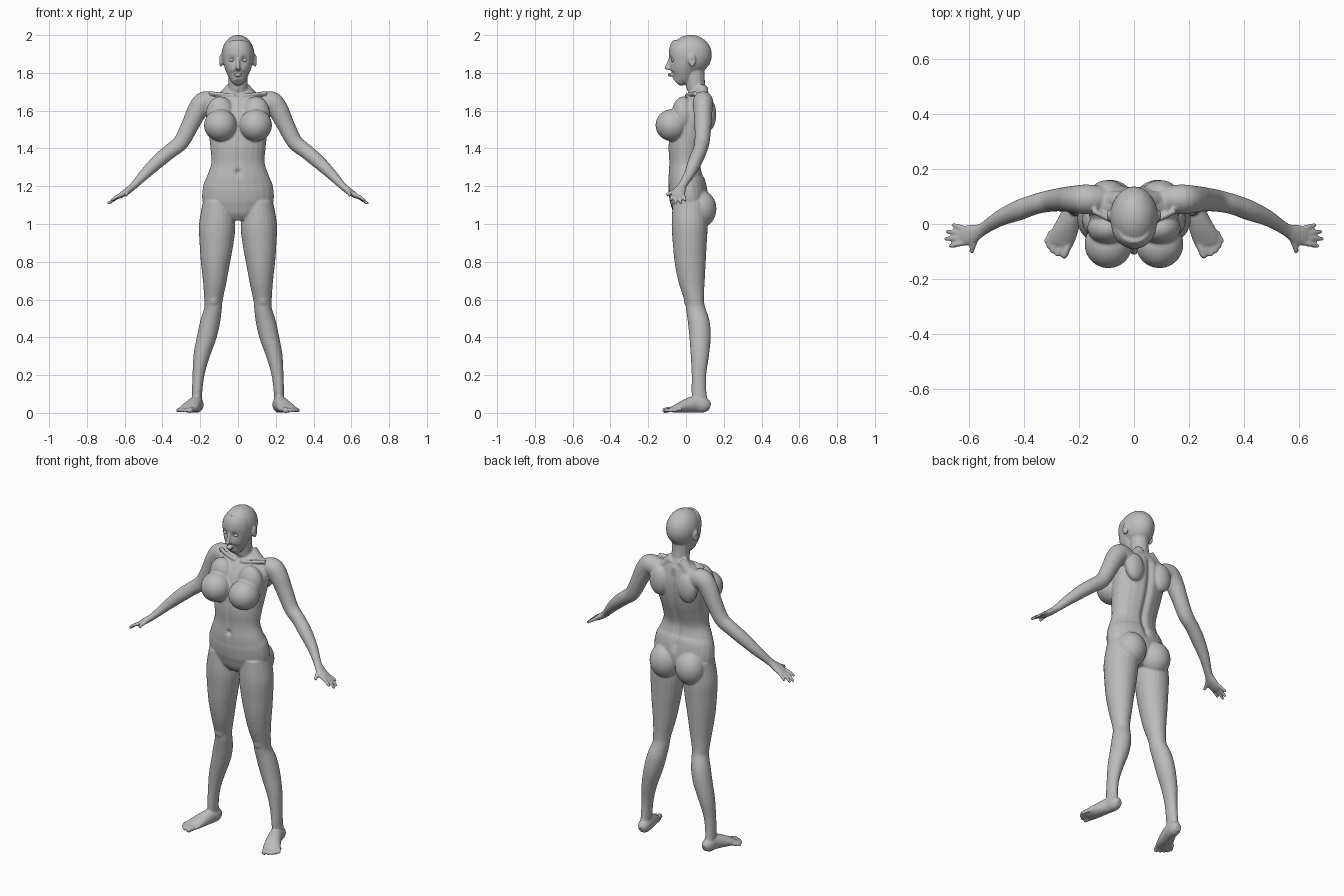
import bpy, bmesh, math
from mathutils import Vector, Matrix

cube = bpy.data.objects.get("Cube")
if cube:
    bpy.data.objects.remove(cube, do_unlink=True)

skin = bpy.data.materials.new("grey clay")
skin.use_nodes = True
GREY = (0.5, 0.5, 0.5, 1)
skin.diffuse_color = GREY
skin.node_tree.nodes["Principled BSDF"].inputs["Base Color"].default_value = GREY

X, Y = Vector((1, 0, 0)), Vector((0, 1, 0))
SIDES = (1, -1)
bm = bmesh.new()


def spline(keys, steps=5):
    """Catmull-Rom interpolation of rows of numbers."""
    rows = [keys[0]] + list(keys) + [keys[-1]]
    out = []
    for i in range(1, len(rows) - 2):
        for k in range(steps):
            t = k / steps
            out.append([0.5 * (2 * b + (c - a) * t + (2 * a - 5 * b + 4 * c - d) * t ** 2
                               + (3 * b - a - 3 * c + d) * t ** 3)
                        for a, b, c, d in zip(*rows[i - 1:i + 3])])
    return out + [list(keys[-1])]


def loft(keys, side=1, ref=Y, sides=24):
    """Skin elliptical sections (x, y, z, radius along ref, radius across)."""
    rows = spline(keys)
    centres = [Vector((r[0] * side, r[1], r[2])) for r in rows]
    rings = []
    for i, row in enumerate(rows):
        along = (centres[min(i + 1, len(rows) - 1)] - centres[max(i - 1, 0)]).normalized()
        u = (ref - along * ref.dot(along)).normalized()
        w = along.cross(u)
        angles = [math.tau * k / sides for k in range(sides)]
        rings.append([bm.verts.new(centres[i] + u * row[3] * math.cos(a) + w * row[4] * math.sin(a))
                      for a in angles])
    for low, high in zip(rings, rings[1:]):
        for k in range(sides):
            n = (k + 1) % sides
            bm.faces.new((low[k], low[n], high[n], high[k]))
    bm.faces.new(rings[0][::-1])
    bm.faces.new(rings[-1])


def tube(points, radii, side=1, ref=Y):
    loft([(*p, r, r) for p, r in zip(points, radii)], side, ref, 12)


def ball(centre, size, side=1, target=None):
    place = Matrix.Translation((centre[0] * side, centre[1], centre[2])) @ Matrix.Diagonal((*size, 1))
    bmesh.ops.create_uvsphere(target or bm, u_segments=32, v_segments=20, radius=1, matrix=place)


def upright(rows, side=1):
    """Loft from rows of (height, inner x, outer x, front y, back y)."""
    loft([((a + b) / 2, (f + k) / 2, z, (k - f) / 2, (b - a) / 2) for z, a, b, f, k in rows], side)


# Torso: height, half width, front, back
torso = [(1.02, .09, -.04, .07), (1.06, .15, -.07, .1), (1.12, .188, -.085, .12),
         (1.2, .185, -.095, .11), (1.25, .166, -.095, .09), (1.32, .142, -.09, .08),
         (1.4, .146, -.095, .1), (1.48, .155, -.085, .125), (1.56, .165, -.06, .14),
         (1.62, .165, -.03, .142), (1.67, .135, 0, .13), (1.7, .09, .015, .115),
         (1.72, .055, .02, .105)]
upright([(z, -w, w, f, k) for z, w, f, k in torso])

# Neck, skull, face, nose and lips
tube([(0, .07, 1.66), (0, .052, 1.73), (0, .045, 1.82)], (.055, .051, .053))
ball((0, .025, 1.895), (.087, .112, .106))
face = [(1.752, .024, -.078, -.03), (1.768, .04, -.085, .01), (1.79, .055, -.087, .04),
        (1.83, .072, -.087, .06), (1.88, .081, -.09, .08), (1.92, .08, -.089, .08),
        (1.95, .065, -.07, .08)]
upright([(z, -w, w, f, k) for z, w, f, k in face])
tube([(0, -.085, 1.875), (0, -.095, 1.845), (0, -.1, 1.818)], (.008, .01, .015))
for lip in (1.785, 1.794):
    ball((0, -.085, lip), (.021, .012, .006))

leg = [(1.12, .03, .185, -.07, .11), (1, .014, .206, -.076, .115), (.9, .024, .204, -.07, .11),
       (.8, .042, .197, -.06, .105), (.7, .06, .186, -.04, .1), (.6, .081, .179, -.008, .096),
       (.55, .086, .179, 0, .102), (.48, .095, .2, .01, .125), (.4, .115, .218, .018, .131),
       (.3, .151, .236, .025, .121), (.2, .178, .241, .03, .107), (.1, .19, .244, .03, .109),
       (.04, .19, .245, .04, .12)]
arm = [(.12, .09, 1.63, .05, .055), (.175, .09, 1.645, .054, .058), (.215, .09, 1.6, .05, .054),
       (.25, .09, 1.53, .045, .047), (.3, .085, 1.435, .04, .042), (.36, .072, 1.385, .037, .039),
       (.42, .05, 1.335, .037, .037), (.49, .02, 1.268, .029, .029), (.55, -.018, 1.205, .023, .02),
       (.585, -.035, 1.175, .034, .018), (.615, -.043, 1.155, .037, .015),
       (.636, -.044, 1.141, .031, .01)]
foot = [(.212, .127, .032, .018, .02), (.215, .1, .04, .033, .039), (.222, .05, .046, .037, .044),
        (.24, 0, .037, .043, .036), (.259, -.045, .025, .048, .024), (.268, -.075, .017, .044, .015)]
fingers = [(.668, -.08, 1.127), (.684, -.054, 1.11), (.679, -.028, 1.112), (.658, -.004, 1.126)]
toes = [(.254, -.117), (.28, -.115), (.297, -.102), (.31, -.086), (.318, -.067)]

for s in SIDES:
    # Legs with kneecap and buttock
    upright(leg, s)
    ball((.13, .02, .6), (.032, .032, .045), s)
    ball((.086, .075, 1.08), (.088, .086, .1), s)
    # Feet and toes
    loft(foot, s, X)
    for i, (x, y) in enumerate(toes):
        r = .0105 if i else .015
        root = (.236 + .016 * i, -.058 + .008 * i, .019)
        tube([root, ((root[0] + x) / 2, (root[1] + y) / 2, .018), (x, y + .006, .013)],
             (r, r, r), s, X)
        ball((x, y + .006, .013), (r, r, r), s)
    # Arms and hands
    loft(arm, s)
    for i, tip in enumerate(fingers):
        root = Vector((.614 - .003 * abs(i - 1), -.067 + .016 * i, 1.156))
        tip = Vector(tip)
        tube([root, root.lerp(tip, .5) + Vector((0, 0, .004)), tip], (.01, .01, .008), s)
        ball(tip, (.008, .008, .008), s)
    tube([(.572, -.04, 1.183), (.587, -.08, 1.165), (.592, -.104, 1.152)], (.013, .011, .009), s)
    # Shoulder slope, collarbone and shoulder blade
    tube([(.03, .085, 1.72), (.1, .085, 1.648), (.18, .09, 1.65)], (.033, .038, .05), s)
    tube([(.015, .004, 1.678), (.07, .01, 1.685), (.15, .05, 1.692)], (.011, .01, .012), s)
    ball((.095, .12, 1.58), (.06, .04, .085), s)
    # Chest
    ball((.093, -.074, 1.523), (.087, .087, .085), s)
    ball((.095, -.015, 1.58), (.075, .06, .095), s)
    # Ears
    ball((.09, .032, 1.865), (.011, .02, .034), s)

bmesh.ops.recalc_face_normals(bm, faces=bm.faces)


def make_object(name, source):
    mesh = bpy.data.meshes.new(name)
    source.to_mesh(mesh)
    source.free()
    mesh.materials.append(skin)
    obj = bpy.data.objects.new(name, mesh)
    bpy.context.collection.objects.link(obj)
    return obj


# Fuse the parts into one skin and relax it
body = make_object("body", bm)
bpy.context.view_layer.objects.active = body
body.select_set(True)
fuse = body.modifiers.new("fuse", "REMESH")
fuse.mode = "VOXEL"
fuse.voxel_size = .005
relax = body.modifiers.new("relax", "SMOOTH")
relax.factor = .5
relax.iterations = 6
for name in ("fuse", "relax"):
    bpy.ops.object.modifier_apply(modifier=name)

# Hollows: centre, radius, depth
hollows = [((0, -.09, 1.275), .014, .012), ((0, .01, 1.69), .018, .008)]
for s in SIDES:
    hollows += [((s * .034, -.085, 1.868), .017, .01), ((s * .1, .035, 1.865), .012, .006)]


def fade(z, low, high):
    return max(0, min(1, (z - low) / .05, (high - z) / .05))


def depth_at(co):
    depth = sum(d * math.exp(-((co - Vector(c)).length / r) ** 2) for c, r, d in hollows)
    if co.y > .04:    # spine furrow
        depth += .014 * math.exp(-(co.x / .018) ** 2) * fade(co.z, 1.16, 1.68)
    elif co.y < 0:    # belly midline
        depth += .005 * math.exp(-(co.x / .012) ** 2) * fade(co.z, 1.22, 1.5)
    return depth


moves = [v.co - v.normal * depth_at(v.co) for v in body.data.vertices]
for v, co in zip(body.data.vertices, moves):
    v.co = co
body.data.shade_smooth()

# Eyes
for s, label in zip(SIDES, ("left_eye", "right_eye")):
    eye = bmesh.new()
    ball((.034, -.066, 1.868), (.015, .014, .011), s, eye)
    make_object(label, eye).data.shade_smooth()
